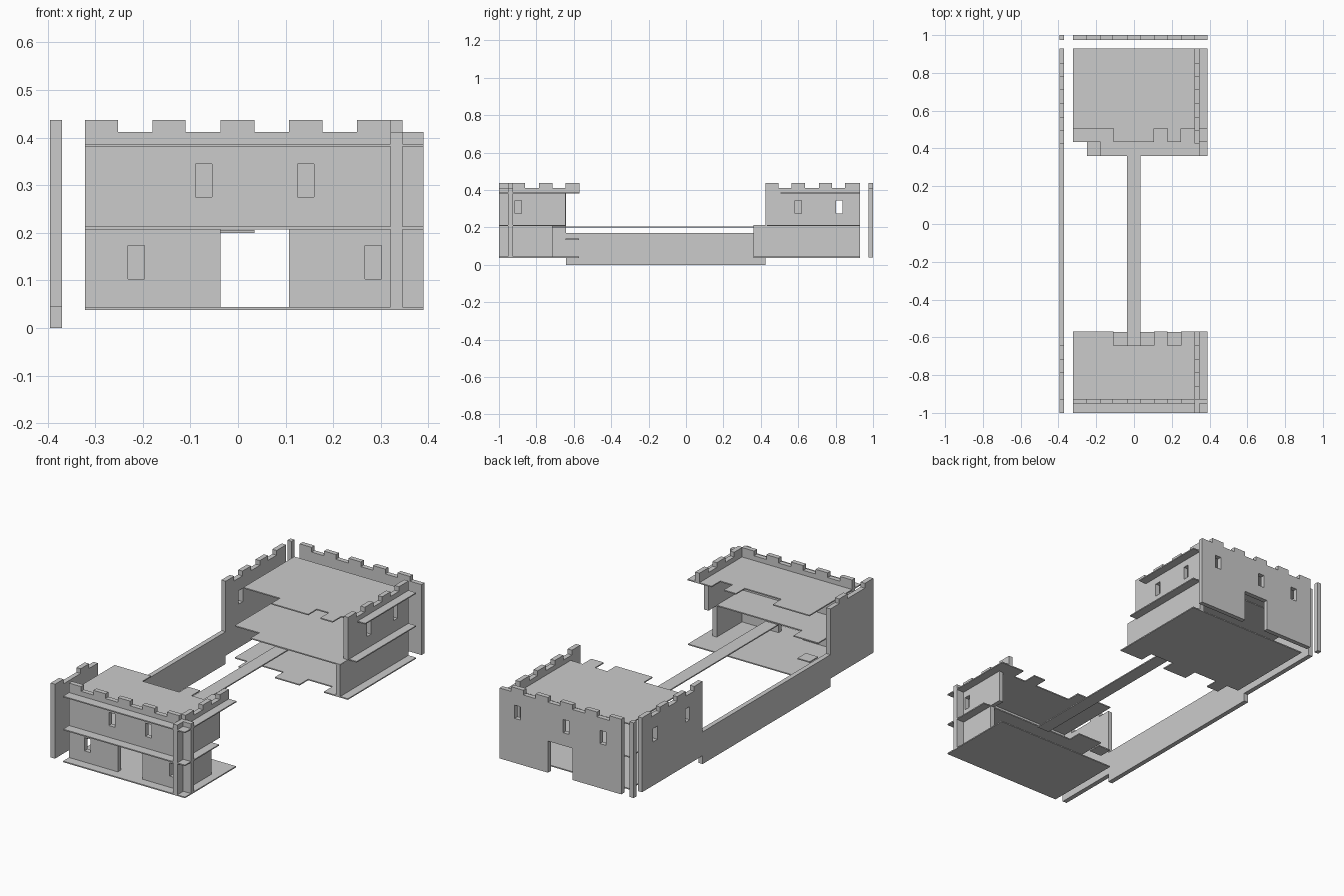
import bpy
from mathutils import Matrix

if "Cube" in bpy.data.objects:
    bpy.data.objects.remove(bpy.data.objects["Cube"])

# Local (u, v, depth) -> world for each sheet direction
AXES = {
    'XY': ((1, 0, 0), (0, 1, 0), (0, 0, 1)),
    'XZ': ((1, 0, 0), (0, 0, -1), (0, 1, 0)),
    'YZ': ((0, 0, 1), (1, 0, 0), (0, 1, 0)),
}
T = 0.025      # wall thickness
F = 0.006      # floor thickness
LOW, TOP = 0.412, 0.437


def sheet(name, outline, plane, pos, thick, holes=()):
    """Cut a flat sheet with rectangular holes, centred on pos along its normal."""
    cu = bpy.data.curves.new(name, 'CURVE')
    cu.dimensions = '2D'
    cu.fill_mode = 'BOTH'
    cu.extrude = thick / 2
    rects = [[(a, c), (b, c), (b, d), (a, d)] for a, b, c, d in holes]
    for pts in [outline] + rects:
        sp = cu.splines.new('POLY')
        sp.points.add(len(pts) - 1)
        for p, (u, v) in zip(sp.points, pts):
            p.co = (u, v, 0, 1)
        sp.use_cyclic_u = True
    tmp = bpy.data.objects.new(name + "_curve", cu)
    bpy.context.collection.objects.link(tmp)
    dg = bpy.context.evaluated_depsgraph_get()
    me = bpy.data.meshes.new_from_object(tmp.evaluated_get(dg))
    bpy.data.objects.remove(tmp)
    m = Matrix(AXES[plane]).to_4x4()
    m.translation = {'XY': (0, 0, pos), 'XZ': (0, pos, 0), 'YZ': (pos, 0, 0)}[plane]
    me.transform(m)
    for poly in me.polygons:
        poly.use_smooth = False
    ob = bpy.data.objects.new(name, me)
    bpy.context.collection.objects.link(ob)
    return ob


def battlement(start, end, merlons):
    """Crenellated top edge from end back to start."""
    pts = []
    edges = [(end, LOW)]
    for a, b in sorted(merlons, reverse=True):
        edges += [(b, LOW), (b, TOP), (a, TOP), (a, LOW)]
    edges.append((start, LOW))
    for p in edges:
        if p in pts:
            continue
        pts.append(p)
    # drop the unused low point where a merlon reaches the wall end
    tops = {u for u, v in pts if v == TOP}
    return [p for p in pts if not (p[1] == LOW and p[0] in (start, end) and p[0] in tops)]


def win(u, lower=False):
    z = 0.103 if lower else 0.275
    return (u - 0.0175, u + 0.0175, z, z + 0.07)


# Gate walls at front and back
gate = [(-.322, .04), (-.037, .04), (-.037, .207), (.107, .207), (.107, .04), (.39, .04)]
gate += battlement(-.322, .39, [(-.322, -.252), (-.18, -.11), (-.037, .035),
                                (.107, .178), (.25, .322)])
sheet("front_wall", gate, 'XZ', -.938, T,
      [win(-.072), win(.142), win(-.214, True), win(.284, True)])
sheet("back_wall", gate, 'XZ', .9875, T, [win(-.214), win(0), win(.284)])

# Long left wall joining both towers
south_m = [(-.93, -.86), (-.786, -.715), (-.645, -.57)]
north_m = [(.425, .495), (.565, .637), (.71, .78), (.85, .93)]
left = [(-1, .044), (-.642, .044), (-.642, 0), (.425, 0), (.425, .044), (.93, .044)]
left += battlement(.425, .93, north_m)
left += [(.425, .17), (-.642, .17)]
left += battlement(-1, -.642, [(-1, -.93), (-.93 + .07, -.86 + .0)][:1] + south_m[1:2])
sheet("left_wall", left, 'YZ', -.382, T, [win(.82), win(.55)])

# Left back corner post
sheet("corner_post", [(-.394, .04), (-.37, .04), (-.37, TOP), (-.394, TOP)],
      'XZ', .9875, T)

# Right walls of the two towers
south = [(-1, .042), (-.715, .042), (-.715, .21), (-.645, .21), (-.645, .385), (-.57, .385)]
south += battlement(-1, -.57, south_m)
sheet("front_tower_right_wall", south, 'YZ', .333, T, [win(-.898)])
north = [(.36, .042), (.93, .042)] + battlement(.425, .93, north_m)
north += [(.425, .21), (.36, .21)]
sheet("back_tower_right_wall", north, 'YZ', .333, T, [win(.60), win(.82)])

# Front tower floors
L, R = -.322, .39
sheet("front_tower_base", [(L, -1), (R, -1), (R, -.573), (L, -.573)], 'XY', .041, F)
sheet("front_tower_floor", [(L, -1), (R, -1), (R, -.715), (-.178, -.715),
                            (-.178, -.643), (L, -.643)], 'XY', .21, F)
sheet("front_tower_roof", [(L, -1), (R, -1), (R, -.57), (.25, -.57), (.25, -.643),
                           (.178, -.643), (.178, -.57), (.107, -.57), (.107, -.643),
                           (-.108, -.643), (-.108, -.57), (L, -.57)], 'XY', .384, F)

# Back tower floors
sheet("back_tower_base", [(L, .93), (L, .433), (-.25, .433), (-.25, .36), (-.178, .36),
                          (-.178, .433), (-.037, .433), (-.037, .36), (.107, .36),
                          (.107, .433), (.25, .433), (.25, .36), (R, .36), (R, .93)],
      'XY', .041, F)
sheet("back_tower_floor", [(L, .93), (L, .433), (-.178, .433), (-.178, .36),
                           (.345, .36), (.345, .433), (R, .433), (R, .93)], 'XY', .21, F)
sheet("back_tower_roof", [(L, .93), (L, .505), (-.108, .505), (-.108, .433),
                          (.107, .433), (.107, .505), (.178, .505), (.178, .433),
                          (.25, .433), (.25, .505), (R, .505), (R, .93)], 'XY', .384, F)

# Walkway between the towers and a small step plate
sheet("walkway", [(-.037, -.715), (.035, -.715), (.035, .43), (-.037, .43)], 'XY', .2025, F)
sheet("step_plate", [(L, -.643), (-.25, -.643), (-.25, -.573), (L, -.573)], 'XY', .137, F)
